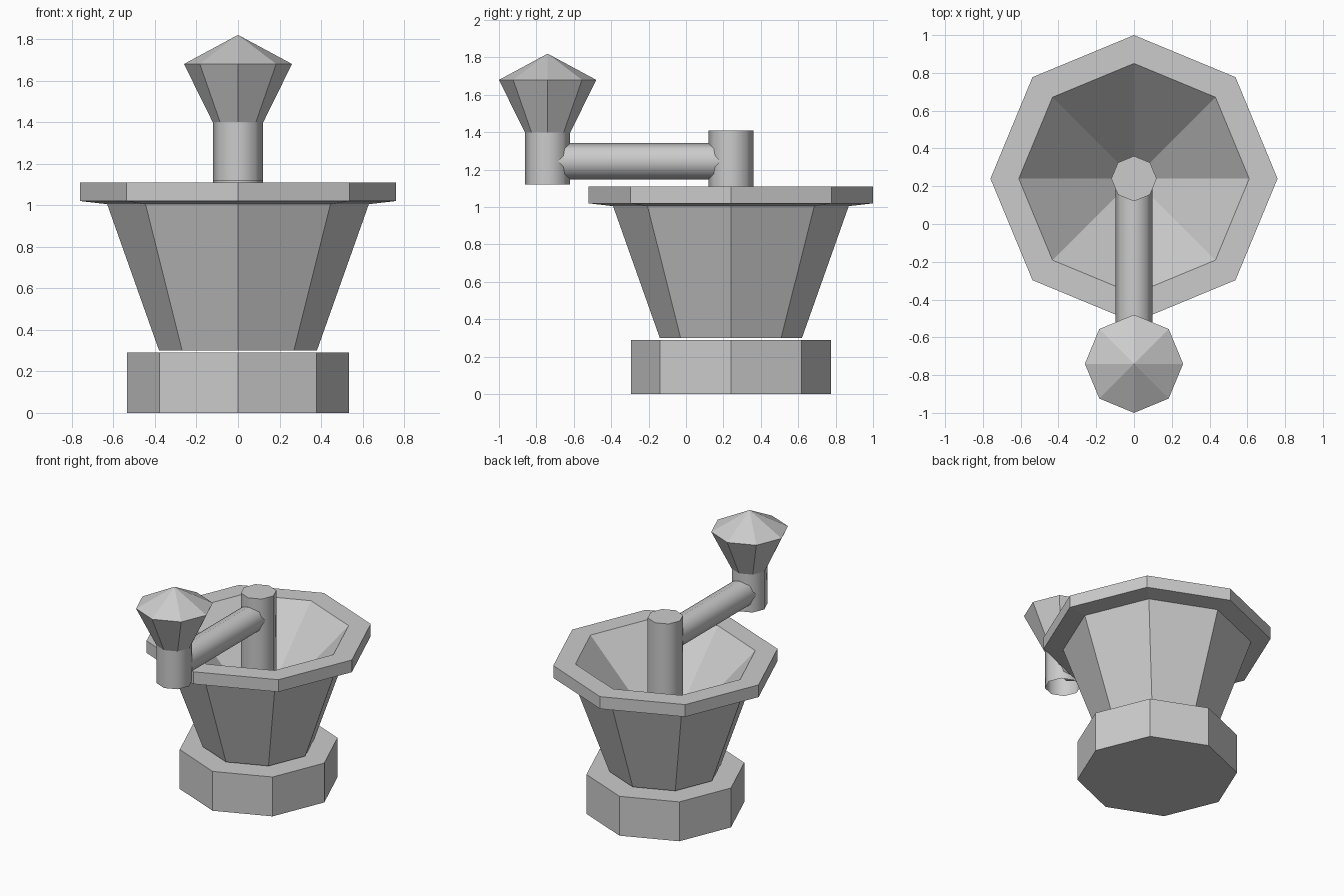
import bpy, bmesh, math
from mathutils import Matrix

if "Cube" in bpy.data.objects:
    bpy.data.objects.remove(bpy.data.objects["Cube"])

SIDES = 8


def lathe(name, profile, location, rotation=None, smooth=False):
    """Spin an (r, z) profile into an eight-sided solid; r = 0 makes a pole."""
    bm = bmesh.new()
    rings = []
    for r, z in profile:
        n = 1 if r == 0 else SIDES
        rings.append([bm.verts.new((r * math.cos(2 * math.pi * i / SIDES),
                                    r * math.sin(2 * math.pi * i / SIDES), z))
                      for i in range(n)])
    for a, b in zip(rings, rings[1:]):
        for i in range(SIDES):
            j = (i + 1) % SIDES
            corners = [a[i % len(a)], a[j % len(a)], b[j % len(b)], b[i % len(b)]]
            bm.faces.new(list(dict.fromkeys(corners)))
    bmesh.ops.recalc_face_normals(bm, faces=bm.faces)
    bm.transform(Matrix.Translation(location) @ (rotation or Matrix()))
    mesh = bpy.data.meshes.new(name)
    bm.to_mesh(mesh)
    bm.free()
    obj = bpy.data.objects.new(name, mesh)
    bpy.context.collection.objects.link(obj)
    if smooth:
        bpy.ops.object.select_all(action='DESELECT')
        obj.select_set(True)
        bpy.context.view_layer.objects.active = obj
        bpy.ops.object.shade_smooth_by_angle(angle=math.radians(50))
    return obj


body = (0, 0.24, 0)
grip = (0, -0.74, 0)

# Octagonal foot
lathe("base", [(0, 0), (0.535, 0), (0.535, 0.29), (0, 0.29)], body)

# Tapered cup with flat rim and funnel-shaped inside
lathe("hopper", [(0, 0.3), (0.38, 0.3), (0.63, 1.005), (0.76, 1.02),
                 (0.76, 1.11), (0.61, 1.11), (0, 0.48)], body)

# Central shaft rising out of the funnel
lathe("shaft", [(0.12, 0.5), (0.12, 1.41), (0, 1.41)], body, smooth=True)

# Horizontal crank arm between shaft and grip
lathe("crank_arm", [(0.097, -0.14), (0.097, 0.80)], (0, 0.10, 1.245),
      Matrix.Rotation(math.radians(90), 4, 'X'), smooth=True)

# Upright grip post, open underneath
lathe("grip_post", [(0.12, 1.12), (0.12, 1.41), (0, 1.41)], grip, smooth=True)

# Faceted knob
lathe("knob", [(0, 1.40), (0.122, 1.40), (0.26, 1.68), (0, 1.82)], grip)
